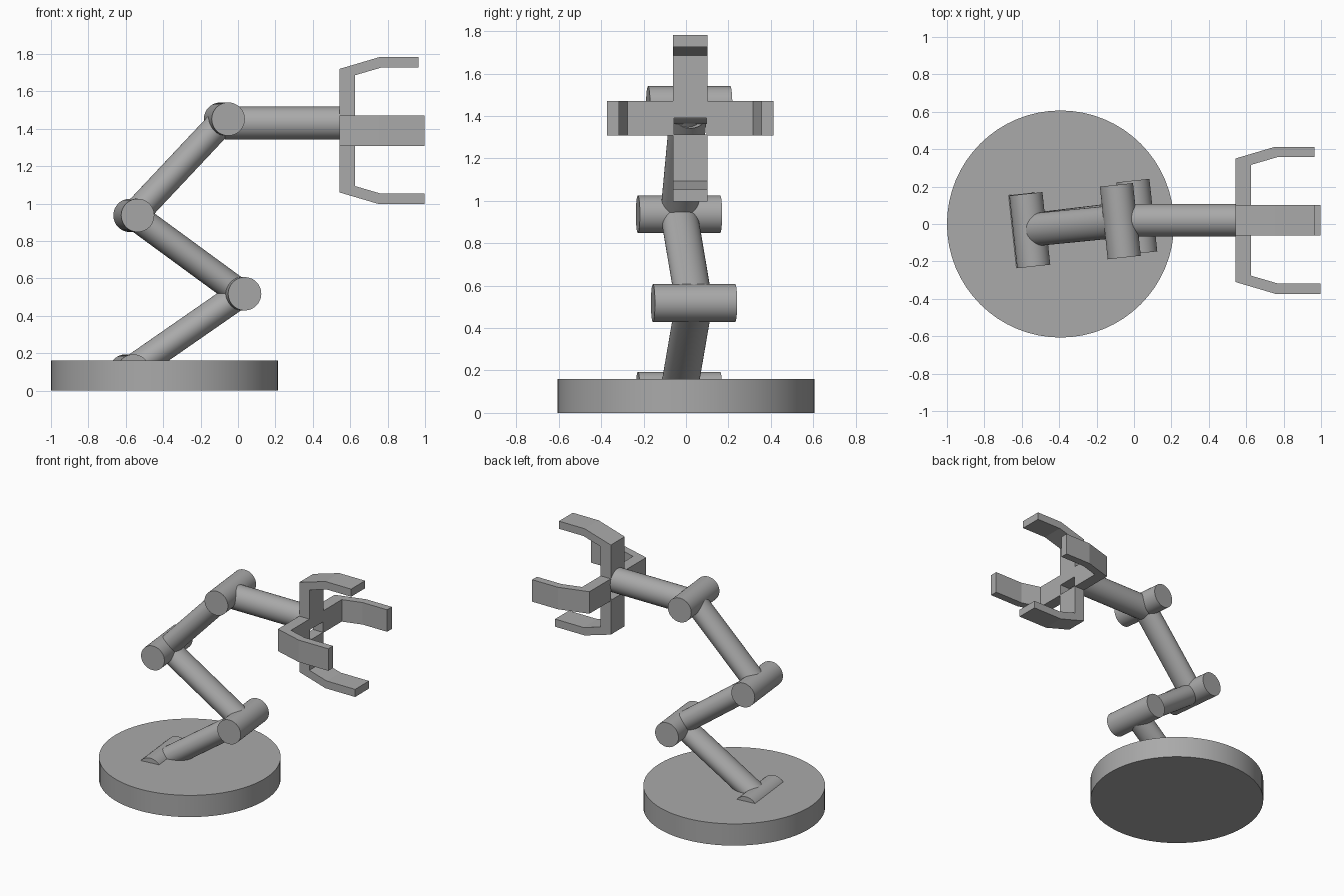
import bpy, bmesh, math
from mathutils import Vector, Matrix

cube = bpy.data.objects.get("Cube")
if cube:
    bpy.data.objects.remove(cube, do_unlink=True)

grey = bpy.data.materials.new("plain_grey")
grey.use_nodes = True
colour = (0.4, 0.4, 0.4, 1)
grey.diffuse_color = colour
grey.node_tree.nodes["Principled BSDF"].inputs["Base Color"].default_value = colour


def make_object(name, bm, smooth=False):
    mesh = bpy.data.meshes.new(name)
    bm.to_mesh(mesh)
    bm.free()
    mesh.materials.append(grey)
    obj = bpy.data.objects.new(name, mesh)
    bpy.context.collection.objects.link(obj)
    if smooth:
        bpy.ops.object.select_all(action="DESELECT")
        obj.select_set(True)
        bpy.context.view_layer.objects.active = obj
        bpy.ops.object.shade_smooth_by_angle(angle=math.radians(35))
    return obj


def rod(name, start, end, wide, thick=None, open_end=False, sides=48):
    """Cylinder between two points; wide runs sideways, thick across it."""
    start, end = Vector(start), Vector(end)
    axis = (end - start).normalized()
    up = Vector((1, 0, 0)) if abs(axis.z) > 0.99 else Vector((0, 0, 1))
    side = up.cross(axis).normalized()
    frame = Matrix((side, axis.cross(side), axis)).transposed().to_4x4()
    frame.translation = (start + end) / 2
    bm = bmesh.new()
    bmesh.ops.create_cone(bm, cap_ends=True, segments=sides, radius1=1, radius2=1,
                          depth=(end - start).length)
    if open_end:
        caps = [f for f in bm.faces if f.normal.z > 0.9]
        bmesh.ops.delete(bm, geom=caps, context="FACES_ONLY")
    bm.transform(frame @ Matrix.Diagonal((wide, thick or wide, 1, 1)))
    return make_object(name, bm, smooth=True)


# Round base
rod("base", (-0.393, 0, 0), (-0.393, 0, 0.16), 0.607, sides=64)

# Cross-wise pivots
pivots = {
    "base_pivot": Vector((-0.58, -0.033, 0.105)),
    "lower_elbow": Vector((0.015, 0.038, 0.518)),
    "upper_elbow": Vector((-0.557, -0.033, 0.937)),
    "wrist_pivot": Vector((-0.073, 0.015, 1.452)),
}
half = Vector((-0.021, 0.194, 0))
for name, centre in pivots.items():
    rod(name, centre - half, centre + half, 0.089)

# Links between the pivots
points = list(pivots.values())
for name, a, b in zip(("lower_link", "middle_link", "upper_link"), points, points[1:]):
    rod(name, a, b, 0.088, 0.074)
rod("forearm", (-0.07, 0.02, 1.43), (0.56, 0.02, 1.43), 0.088, open_end=True)


# Gripper fingers: one bent side profile swept across its width
def finger(name, turn, inner, tip):
    outline = [(0.542, inner), (0.542, 0.33), (0.755, 0.393), (tip, 0.393),
               (tip, 0.337), (0.765, 0.337), (0.625, 0.296), (0.625, inner)]
    bm = bmesh.new()
    face = bm.faces.new([bm.verts.new((x, -0.081, r)) for x, r in outline])
    swept = bmesh.ops.extrude_face_region(bm, geom=[face])["geom"]
    bmesh.ops.translate(bm, vec=(0, 0.162, 0),
                        verts=[v for v in swept if isinstance(v, bmesh.types.BMVert)])
    bmesh.ops.recalc_face_normals(bm, faces=bm.faces)
    bm.transform(Matrix.Translation((0, 0.02, 1.39)) @ Matrix.Rotation(turn, 4, "X"))
    make_object(name, bm)


finger("top_finger", 0, 0.0, 0.965)
finger("front_finger", math.pi / 2, 0.077, 0.997)
finger("bottom_finger", math.pi, 0.077, 0.997)
finger("back_finger", -math.pi / 2, 0.077, 0.965)
